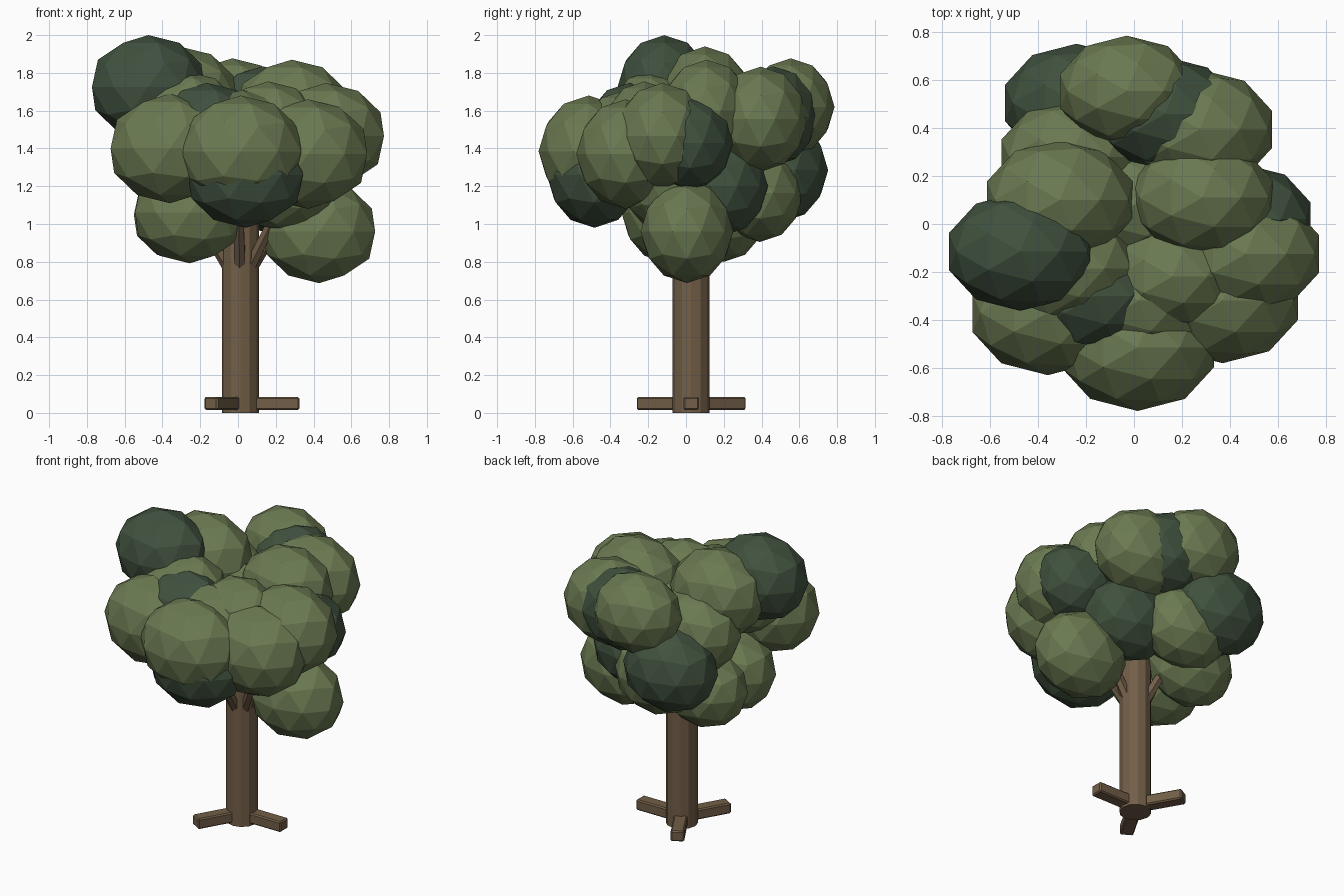
import bpy, math
from mathutils import Vector

if "Cube" in bpy.data.objects:
    bpy.data.objects.remove(bpy.data.objects["Cube"])


def material(name, rgb):
    m = bpy.data.materials.new(name)
    m.diffuse_color = (*rgb, 1)
    m.use_nodes = True
    m.node_tree.nodes["Principled BSDF"].inputs["Base Color"].default_value = m.diffuse_color
    return m


LEAF = material("leaf green", (0.145, 0.193, 0.083))
DARK = material("deep green", (0.051, 0.082, 0.048))
BARK = material("bark brown", (0.168, 0.113, 0.064))


def finish(name, mat):
    ob = bpy.context.object
    ob.name = name
    ob.data.materials.append(mat)
    return ob


CX, CY = 0.012, 0.027   # trunk axis

# Trunk
bpy.ops.mesh.primitive_cylinder_add(vertices=12, radius=0.098, depth=1.25,
                                    location=(CX, CY, 0.625))
finish("trunk", BARK)

# Three bevelled roots around the base
for i in range(3):
    a = math.radians(120 * i)
    bpy.ops.mesh.primitive_cube_add(
        size=1, location=(CX + 0.18 * math.cos(a), CY + 0.18 * math.sin(a), 0.05),
        rotation=(0, 0, a))
    root = finish(f"root_{i + 1}", BARK)
    root.scale = (0.265, 0.083, 0.07)
    bpy.ops.object.transform_apply(location=False, rotation=False, scale=True)
    bev = root.modifiers.new("soft edge", 'BEVEL')
    bev.width, bev.segments = 0.008, 1

# Branches rising from the trunk into the crown
for i, deg in enumerate((-92, -35, 0, 125, 185)):
    a = math.radians(deg)
    out = Vector((math.cos(a), math.sin(a), 0))
    p = Vector((CX, CY, 0.77)) + out * 0.06
    q = Vector((CX, CY, 1.2)) + out * 0.32
    bpy.ops.mesh.primitive_cone_add(
        vertices=6, radius1=0.034, radius2=0.026, depth=(q - p).length,
        location=(p + q) / 2, rotation=(q - p).to_track_quat('Z', 'Y').to_euler())
    finish(f"branch_{i + 1}", BARK)

# Leaf clumps: x, y, z, radius
light = [
    (-0.36, -0.37, 1.40, 0.29),   # front left
    (0.37, -0.32, 1.37, 0.29),    # front right
    (0.015, -0.515, 1.385, 0.295),  # front
    (0.43, 0.005, 0.96, 0.273),   # low right
    (-0.255, -0.10, 1.06, 0.268), # low left
    (0.467, -0.125, 1.465, 0.282), # right
    (0.285, 0.11, 1.60, 0.27),    # top right
    (0.275, 0.395, 1.555, 0.278), # back right
    (-0.03, 0.555, 1.62, 0.257),  # back top
    (-0.08, 0.39, 1.165, 0.26),   # low back
    (-0.265, 0.28, 1.46, 0.265),  # back left
    (-0.31, 0.10, 1.66, 0.28),    # top left
    (-0.28, -0.185, 1.545, 0.265),  # left
    (0.02, -0.32, 1.43, 0.28),    # inner front
    (0.16, -0.22, 1.51, 0.245),   # inner top
    (0.00, 0.08, 1.40, 0.29),     # middle
    (0.25, -0.11, 1.22, 0.26),    # low front right
    (-0.28, 0.20, 1.05, 0.25),    # low back left
]
dark = [
    (-0.475, -0.115, 1.725, 0.275), # high left
    (0.04, -0.485, 1.26, 0.28),    # under front
    (0.46, 0.02, 1.43, 0.255),     # right
    (0.13, 0.46, 1.57, 0.265),     # back
    (0.215, 0.20, 1.20, 0.26),     # under right
    (-0.24, 0.505, 1.285, 0.275),  # low back left
    (-0.165, -0.30, 1.485, 0.262), # inner left
]
for label, mat, clumps in (("leaf_clump", LEAF, light), ("dark_leaf_clump", DARK, dark)):
    for i, (x, y, z, r) in enumerate(clumps):
        bpy.ops.mesh.primitive_ico_sphere_add(subdivisions=2, radius=r, location=(x, y, z))
        finish(f"{label}_{i + 1}", mat).scale = (1.14, 0.9, 1.0)
